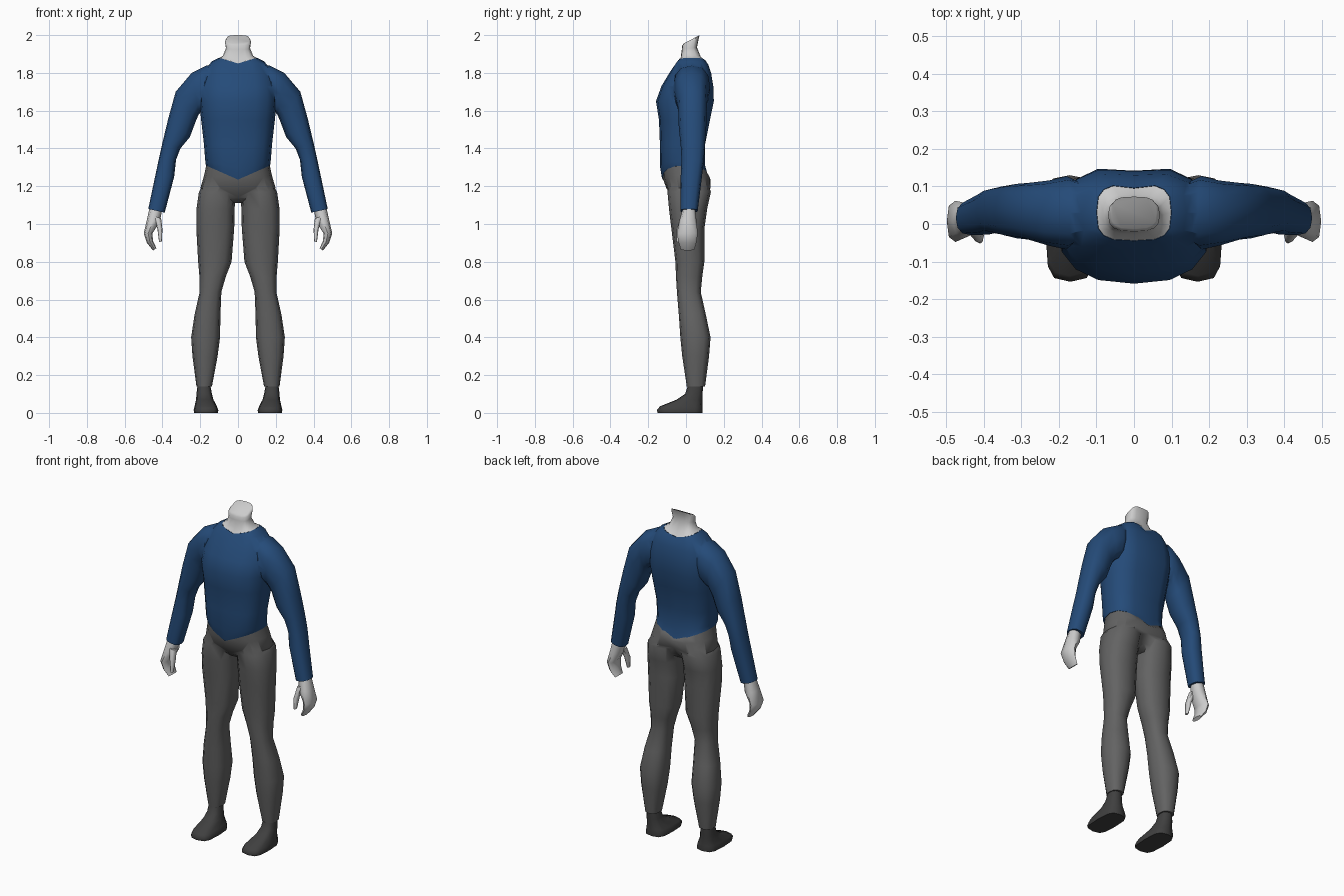
import bpy, bmesh, math


def mat(name, rgb):
    m = bpy.data.materials.new(name)
    m.diffuse_color = (*rgb, 1)
    return m


BLUE = mat("blue_knit", (0.018, 0.07, 0.19))
GREY = mat("dark_grey_cloth", (0.125, 0.125, 0.125))
DARK = mat("shoe_grey", (0.05, 0.05, 0.05))


def ring(xa, za, xb, zb, yf, yb, rise=0, groove=0, slant=0, p=0.8):
    """Section spanning point a to point b in x/z, and front to back in y."""
    return dict(xa=xa, za=za, xb=xb, zb=zb, yf=yf, yb=yb,
                rise=rise, groove=groove, slant=slant, p=p)


def level(z, xa, xb, yf, yb, **k):
    return ring(xa, z, xb, z, yf, yb, **k)


def wide(z, rx, yf, yb, **k):
    return level(z, rx, -rx, yf, yb, **k)


def section(r, n, side):
    pts = []
    for i in range(n):
        t = 2 * math.pi * i / n
        c = math.copysign(abs(math.cos(t)) ** r["p"], math.cos(t)) if i % (n // 2) != n // 4 else 0
        s = math.copysign(abs(math.sin(t)) ** r["p"], math.sin(t)) if i % (n // 2) else 0
        x = (r["xa"] + r["xb"]) / 2 + (r["xa"] - r["xb"]) / 2 * c
        z = (r["za"] + r["zb"]) / 2 + (r["za"] - r["zb"]) / 2 * c
        y = (r["yf"] + r["yb"]) / 2 + (r["yb"] - r["yf"]) / 2 * s
        if i == n // 4:
            y -= r["groove"]
        pts.append((side * x, y, z + r["rise"] * abs(c) + r["slant"] * s))
    return pts


def loft(name, strands, n, material=None, sides=(1,)):
    bm = bmesh.new()
    for side in sides:
        for rings in strands:
            loops = [[bm.verts.new(q) for q in section(r, n, side)] for r in rings]
            for a, b in zip(loops, loops[1:]):
                for i in range(n):
                    j = (i + 1) % n
                    bm.faces.new((a[i], a[j], b[j], b[i]))
            bm.faces.new(loops[0][::-1])
            bm.faces.new(loops[-1])
    bmesh.ops.recalc_face_normals(bm, faces=bm.faces)
    me = bpy.data.meshes.new(name)
    bm.to_mesh(me)
    bm.free()
    ob = bpy.data.objects.new(name, me)
    bpy.context.collection.objects.link(ob)
    if material:
        me.materials.append(material)
    return ob


def select(ob):
    bpy.ops.object.select_all(action='DESELECT')
    ob.select_set(True)
    bpy.context.view_layer.objects.active = ob


def union(ob, other):
    select(ob)
    m = ob.modifiers.new("union", 'BOOLEAN')
    m.operation, m.solver, m.object = 'UNION', 'EXACT', other
    bpy.ops.object.modifier_apply(modifier=m.name)
    bpy.data.objects.remove(other)


BOTH = (1, -1)

# Sweater body, with pointed hem and open square neckline
sweater = loft("sweater", [[
    wide(1.30, 0.14, -0.10, 0.09),
    wide(1.235, 0.170, -0.126, 0.120, rise=0.075),
    wide(1.30, 0.173, -0.137, 0.107, rise=0.03, groove=0.005),
    wide(1.42, 0.180, -0.138, 0.108, groove=0.01),
    wide(1.55, 0.195, -0.143, 0.135, groove=0.015),
    wide(1.65, 0.205, -0.159, 0.157, groove=0.015),
    wide(1.73, 0.202, -0.130, 0.153, groove=0.012),
    wide(1.80, 0.185, -0.088, 0.140, groove=0.01),
    wide(1.83, 0.140, -0.062, 0.122, rise=0.03, groove=0.01, p=0.7),
    wide(1.85, 0.100, -0.045, 0.106, rise=0.03, groove=0.01, p=0.6),
    wide(1.80, 0.080, -0.030, 0.090, p=0.6),
]], 16, BLUE)

# Sleeves, shoulder to cuff
sleeves = loft("sleeves", [[
    ring(0.10, 1.85, 0.14, 1.62, -0.03, 0.10),
    ring(0.17, 1.838, 0.19, 1.60, -0.068, 0.128),
    ring(0.245, 1.80, 0.208, 1.58, -0.058, 0.116),
    ring(0.33, 1.70, 0.225, 1.54, -0.042, 0.110),
    ring(0.37, 1.555, 0.255, 1.46, -0.038, 0.107),
    ring(0.40, 1.43, 0.305, 1.40, -0.028, 0.100),
    ring(0.42, 1.34, 0.328, 1.34, -0.024, 0.095),
    ring(0.437, 1.26, 0.338, 1.25, -0.028, 0.085),
    ring(0.475, 1.08, 0.388, 1.06, -0.030, 0.062),
]], 12, BLUE, BOTH)
union(sweater, sleeves)

# Neck with slanted cut
neck = loft("neck", [[
    wide(1.85, 0.099, -0.044, 0.105, rise=0.03, groove=0.01, p=0.6),
    wide(1.88, 0.080, -0.028, 0.080, rise=0.01, p=0.7),
    wide(1.93, 0.064, -0.022, 0.058, slant=0.005, p=0.7),
    wide(1.965, 0.069, -0.020, 0.068, slant=0.02, p=0.7),
    wide(1.978, 0.060, -0.012, 0.073, slant=0.022, p=0.6),
]], 16)

# Trousers: hips joined with two legs
trousers = loft("trousers", [[
    wide(1.25, 0.166, -0.122, 0.114, rise=0.07),
    wide(1.235, 0.180, -0.121, 0.134, rise=0.02, groove=0.005),
    wide(1.19, 0.199, -0.104, 0.137, groove=0.02),
    wide(1.14, 0.150, -0.075, 0.105, groove=0.02),
    wide(1.11, 0.080, -0.040, 0.060),
]], 16, GREY)
legs = loft("legs", [[
    level(1.24, 0.165, 0.02, -0.085, 0.105),
    level(1.17, 0.207, 0.012, -0.098, 0.132),
    level(1.08, 0.220, 0.018, -0.090, 0.112),
    level(0.98, 0.221, 0.020, -0.078, 0.098),
    level(0.80, 0.211, 0.034, -0.056, 0.097),
    level(0.72, 0.204, 0.065, -0.053, 0.086),
    level(0.64, 0.203, 0.088, -0.048, 0.078),
    level(0.52, 0.230, 0.093, -0.038, 0.105),
    level(0.40, 0.248, 0.095, -0.030, 0.130),
    level(0.30, 0.241, 0.108, -0.020, 0.122),
    level(0.14, 0.220, 0.138, 0.004, 0.101),
]], 12, GREY, BOTH)
union(trousers, legs)

# Shoes, ankle to sole
shoes = loft("shoes", [[
    level(0.15, 0.214, 0.147, 0.012, 0.090),
    level(0.10, 0.220, 0.138, -0.005, 0.088),
    level(0.07, 0.222, 0.130, -0.050, 0.087),
    level(0.035, 0.230, 0.112, -0.138, 0.087, p=0.6),
    level(0.015, 0.235, 0.104, -0.154, 0.088, p=0.6),
    level(0.0, 0.232, 0.106, -0.150, 0.087, p=0.6),
]], 12, DARK, BOTH)

# Hands: curled mitten of fingers plus a thumb
palm = [
    ring(0.465, 1.10, 0.400, 1.08, -0.015, 0.047),
    ring(0.483, 1.02, 0.415, 1.01, -0.036, 0.056),
    ring(0.499, 0.95, 0.453, 0.95, -0.048, 0.062),
    ring(0.482, 0.90, 0.450, 0.91, -0.040, 0.056),
    ring(0.450, 0.86, 0.432, 0.872, -0.028, 0.045),
]
thumb = [
    ring(0.445, 1.04, 0.407, 1.03, -0.030, 0.012),
    ring(0.426, 0.97, 0.400, 0.97, -0.050, -0.012),
    ring(0.418, 0.905, 0.404, 0.905, -0.052, -0.030),
]
hands = loft("hands", [palm, thumb], 8, None, BOTH)

# Smooth shading with hard rims kept
for ob in (sweater, neck, trousers, shoes, hands):
    select(ob)
    bpy.ops.object.shade_smooth_by_angle(angle=math.radians(58))
